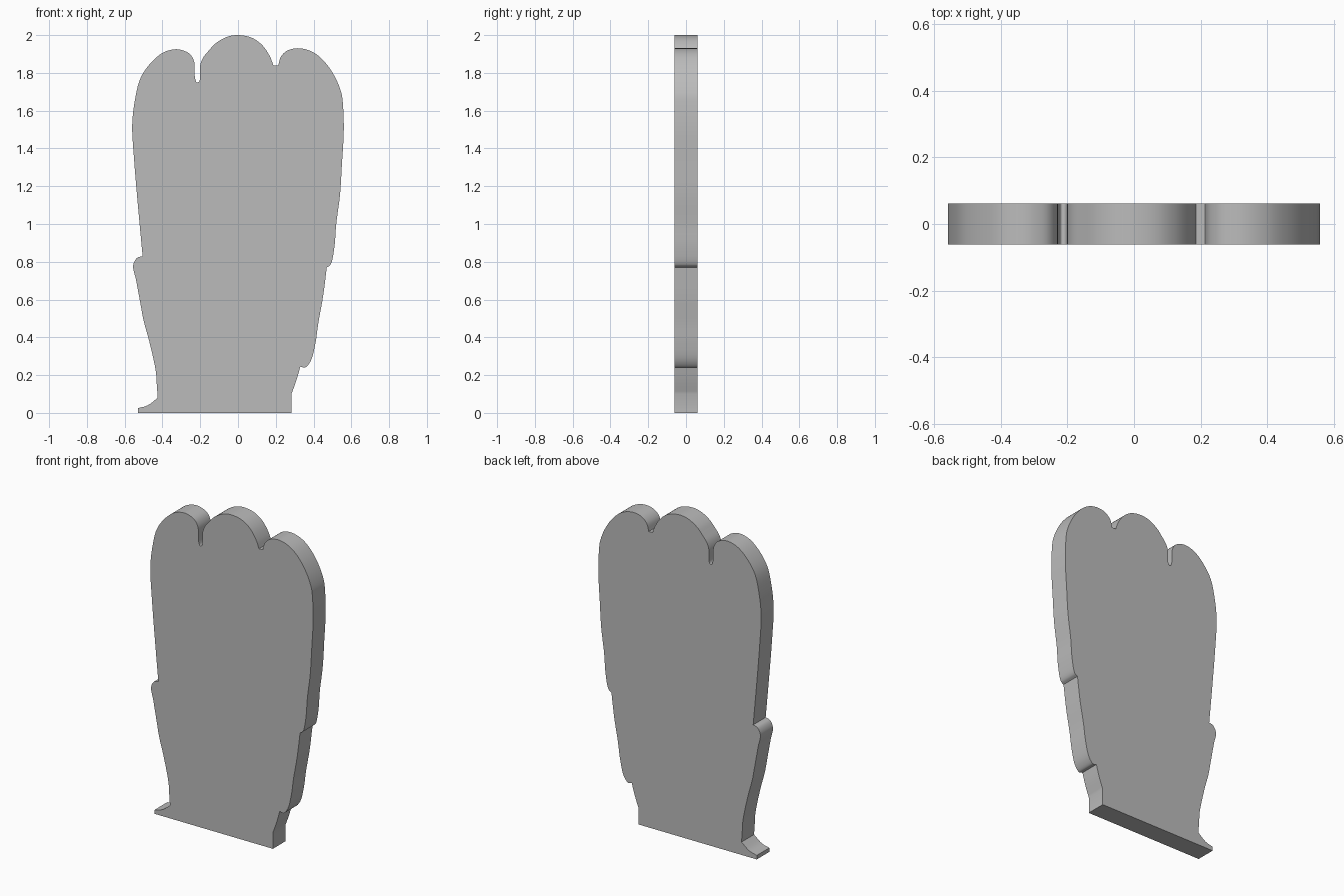
import bpy, bmesh
from mathutils import Vector

if "Cube" in bpy.data.objects:
    bpy.data.objects.remove(bpy.data.objects["Cube"])

HALF = 0.0615   # half thickness of the slab
STEPS = 5       # curve samples between outline points

# Outline (x, z), counter-clockwise. Each run is smooth; runs meet at sharp corners.
RUNS = [
    [(-.53, 0)],                                                       # base edge
    [(.283, 0)],
    [(.283, .10), (.31, .175)],                                        # right foot
    [(.33, .245), (.355, .24), (.385, .275), (.41, .37), (.425, .475),
     (.45, .615)],                                                     # right lower bulge
    [(.47, .77), (.49, .785), (.51, .875), (.52, 1.0), (.54, 1.155),
     (.55, 1.315), (.56, 1.5), (.555, 1.64), (.548, 1.69), (.52, 1.765),
     (.47, 1.845), (.405, 1.905), (.33, 1.93), (.265, 1.92), (.228, 1.887)],
    [(.213, 1.84)],                                                    # right notch
    [(.187, 1.84), (.17, 1.885), (.13, 1.945), (.075, 1.985), (0, 2),
     (-.06, 1.99), (-.12, 1.955)],                                     # middle lobe
    [(-.155, 1.918), (-.185, 1.88), (-.2, 1.84), (-.205, 1.755),
     (-.218, 1.75), (-.228, 1.775), (-.232, 1.86), (-.255, 1.90),
     (-.295, 1.92), (-.335, 1.925), (-.395, 1.908), (-.455, 1.86),
     (-.515, 1.775), (-.545, 1.66), (-.56, 1.525), (-.55, 1.34),
     (-.53, 1.10)],                                                    # left notch and lobe
    [(-.505, .83), (-.535, .82), (-.555, .78), (-.54, .705), (-.515, .57),
     (-.50, .49), (-.47, .38), (-.435, .22), (-.43, .15)],             # left bulge
    [(-.425, .08), (-.478, .04)],                                      # left toe
    [(-.53, .025)],
]


def smooth_run(points):
    """Catmull-Rom samples through the points, without the last one."""
    p = [Vector(q) for q in points]
    if len(p) == 2:
        return p[:1]
    p = [p[0] * 2 - p[1]] + p + [p[-1] * 2 - p[-2]]
    out = []
    for a, b, c, d in zip(p, p[1:], p[2:], p[3:]):
        # centripetal knots keep tight bends free of overshoot
        t1 = (b - a).length ** .5
        t2 = t1 + (c - b).length ** .5
        t3 = t2 + (d - c).length ** .5
        for i in range(STEPS):
            t = t1 + (t2 - t1) * i / STEPS
            a1 = a.lerp(b, t / t1)
            a2 = b.lerp(c, (t - t1) / (t2 - t1))
            a3 = c.lerp(d, (t - t2) / (t3 - t2))
            b1 = a1.lerp(a2, t / t2)
            b2 = a2.lerp(a3, (t - t1) / (t3 - t1))
            out.append(b1.lerp(b2, (t - t1) / (t2 - t1)))
    return out


outline = []
for i, run in enumerate(RUNS):
    outline += smooth_run(run + RUNS[(i + 1) % len(RUNS)][:1])

# Slab: front face extruded back through the thickness
bm = bmesh.new()
front = bm.faces.new([bm.verts.new((p.x, -HALF, p.y)) for p in outline])
ext = bmesh.ops.extrude_face_region(bm, geom=[front], use_keep_orig=True)
moved = [v for v in ext["geom"] if isinstance(v, bmesh.types.BMVert)]
bmesh.ops.translate(bm, verts=moved, vec=(0, 2 * HALF, 0))
bmesh.ops.recalc_face_normals(bm, faces=bm.faces[:])
mesh = bpy.data.meshes.new("lobed_panel")
bm.to_mesh(mesh)
bm.free()

panel = bpy.data.objects.new("lobed_panel", mesh)
bpy.context.collection.objects.link(panel)
grey = bpy.data.materials.new("plain grey")
grey.diffuse_color = (.5, .5, .5, 1)
grey.use_nodes = True
grey.node_tree.nodes["Principled BSDF"].inputs["Base Color"].default_value = grey.diffuse_color
mesh.materials.append(grey)

# Smooth rim, sharp face edges
bpy.context.view_layer.objects.active = panel
panel.select_set(True)
bpy.ops.object.shade_smooth_by_angle(angle=0.52)
